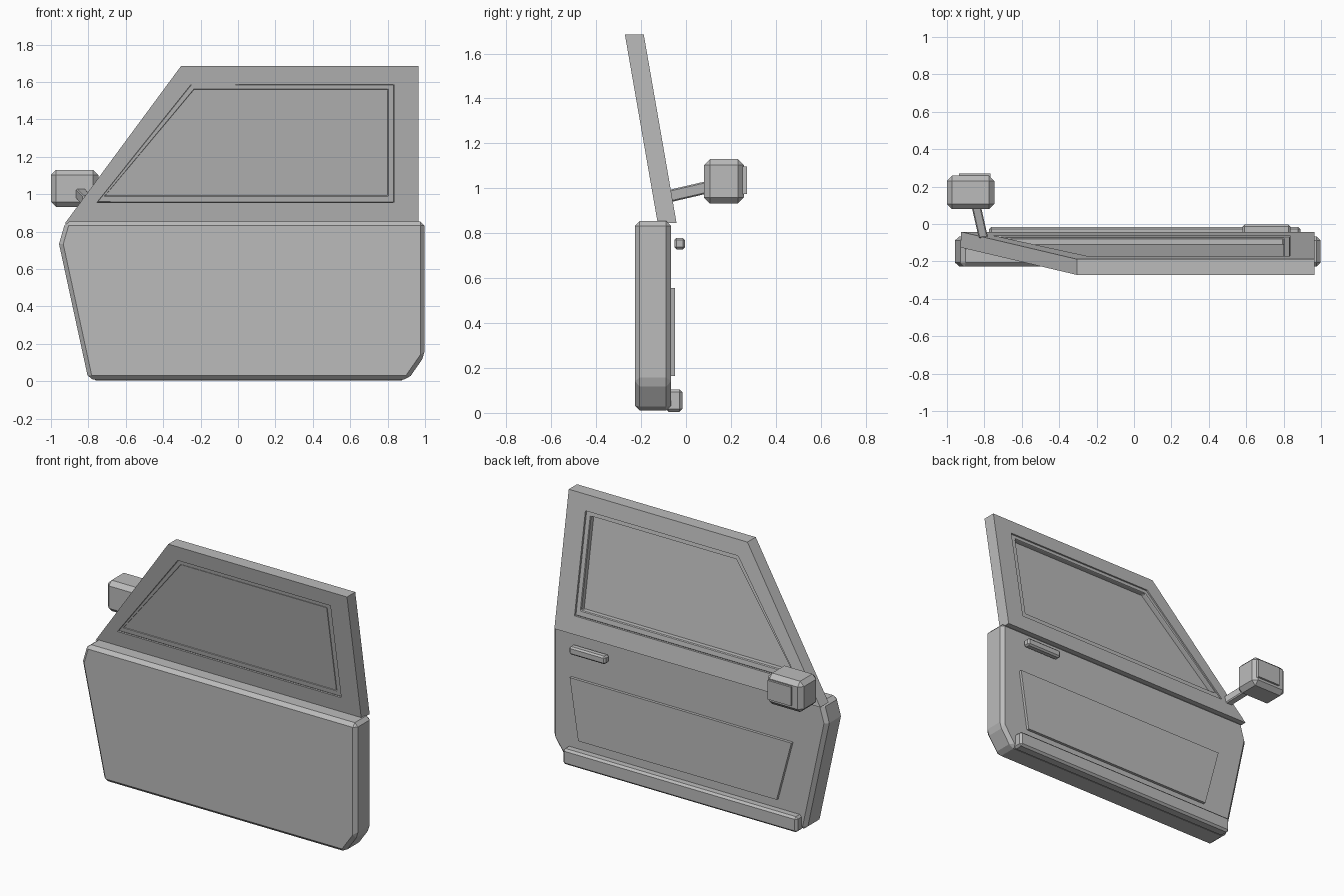
import bpy, bmesh
from mathutils import Vector

old = bpy.data.objects.get("Cube")
if old:
    bpy.data.objects.remove(old, do_unlink=True)

grey = bpy.data.materials.new("plain_grey")
grey.use_nodes = True
colour = (0.5, 0.5, 0.5, 1)
grey.diffuse_color = colour
grey.node_tree.nodes["Principled BSDF"].inputs["Base Color"].default_value = colour

BELT, LEAN = 0.845, -0.174    # waistline height, lean of the window frame
FRONT, BACK = -0.126, -0.042  # window frame faces at the waistline


def upright(z):
    return 0.0


def leaning(z):
    return (z - BELT) * LEAN


def finish(name, bm, bevel=0.0):
    bmesh.ops.recalc_face_normals(bm, faces=bm.faces)
    mesh = bpy.data.meshes.new(name)
    bm.to_mesh(mesh)
    bm.free()
    mesh.materials.append(grey)
    obj = bpy.data.objects.new(name, mesh)
    bpy.context.collection.objects.link(obj)
    if bevel:
        mod = obj.modifiers.new("Bevel", "BEVEL")
        mod.width = bevel
        mod.segments = 1
        mod.limit_method = "ANGLE"
        mod.angle_limit = 0.6
    return obj


def loop(bm, outline, y, lean):
    return [bm.verts.new((x, y + lean(z), z)) for x, z in outline]


def skin(bm, a, b):
    for i in range(len(a)):
        j = (i + 1) % len(a)
        bm.faces.new((a[i], a[j], b[j], b[i]))


def slab(name, outline, y0, y1, lean=upright, bevel=0.0):
    """Solid plate from an x-z outline between two depths."""
    bm = bmesh.new()
    a, b = loop(bm, outline, y0, lean), loop(bm, outline, y1, lean)
    bm.faces.new(a)
    bm.faces.new(b)
    skin(bm, a, b)
    return finish(name, bm, bevel)


def ring(name, outer, inner, y0, y1, lean, bevel=0.0):
    """Open frame between two x-z outlines."""
    bm = bmesh.new()
    loops = [loop(bm, o, y, lean) for o, y in
             ((outer, y0), (inner, y0), (inner, y1), (outer, y1))]
    for i in range(4):
        skin(bm, loops[i], loops[(i + 1) % 4])
    return finish(name, bm, bevel)


def rect(x0, x1, z0, z1):
    return [(x0, z0), (x1, z0), (x1, z1), (x0, z1)]


# Lower door shell with chamfered edges
slab("door_shell",
     [(-0.8, 0.01), (0.91, 0.01), (0.997, 0.135), (0.997, 0.855),
      (-0.922, 0.855), (-0.957, 0.735)],
     -0.228, -0.066, bevel=0.022)

# Leaning window frame, stepped trim and glass
frame_edge = [(-0.925, BELT), (0.965, BELT), (0.965, 1.685), (-0.305, 1.685)]
opening = [(-0.755, 0.955), (0.835, 0.955), (0.835, 1.588), (-0.25, 1.588)]
glass_edge = [(-0.71, 0.993), (0.8, 0.993), (0.8, 1.56), (-0.235, 1.56)]
ring("window_frame", frame_edge, opening, FRONT, BACK, leaning)
ring("window_trim", opening, glass_edge, FRONT + 0.008, BACK - 0.008, leaning, 0.006)
slab("window_glass", glass_edge, FRONT + 0.008, BACK - 0.042, leaning)

# Raised trim panel, sill rail and handle on the rear face
slab("trim_panel", [(-0.61, 0.165), (0.8, 0.165), (0.86, 0.557), (-0.715, 0.557)],
     -0.08, -0.048)
slab("sill_rail", rect(-0.775, 0.89, 0.005, 0.105), -0.09, -0.015, bevel=0.013)
slab("door_handle", rect(0.58, 0.837, 0.728, 0.779), -0.052, -0.004, bevel=0.01)

# Wing mirror: housing, mirror plate and sloping arm
slab("mirror_housing", rect(-1.0, -0.747, 0.932, 1.13), 0.08, 0.258, bevel=0.027)
slab("mirror_plate", rect(-0.935, -0.768, 0.975, 1.097), 0.25, 0.271)

start, end = Vector((-0.805, -0.075, 0.965)), Vector((-0.847, 0.11, 1.008))
bm = bmesh.new()
ends = [[bm.verts.new(p + Vector((x, 0, z))) for x, z in rect(-0.025, 0.025, -0.028, 0.028)]
        for p in (start, end)]
skin(bm, *ends)
for e in ends:
    bm.faces.new(e)
finish("mirror_arm", bm, 0.006)
